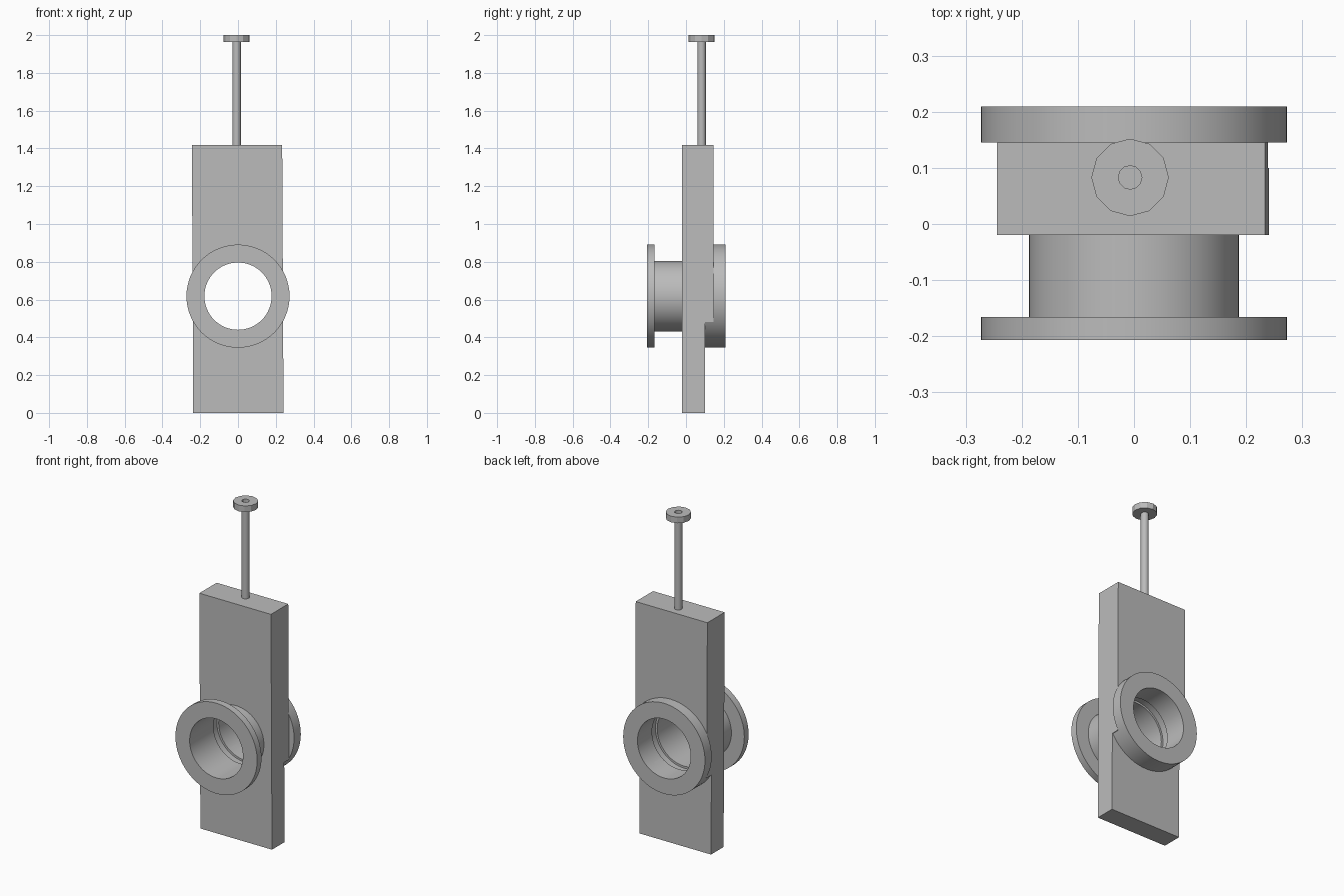
import bpy, bmesh, math
from mathutils import Vector

cube = bpy.data.objects.get("Cube")
if cube:
    bpy.data.objects.remove(cube, do_unlink=True)

# Single plain metal colour
metal = bpy.data.materials.new("grey metal")
metal.use_nodes = True
GREY = (0.5, 0.5, 0.5, 1)
metal.diffuse_color = GREY
metal.node_tree.nodes["Principled BSDF"].inputs["Base Color"].default_value = GREY

AXIS_Z = 0.618      # height of the bore axis
BORE = 0.178        # bore radius
OUTER = 0.273       # flange radius
STEP_Z = 0.48       # height where the back of the body steps in


def finish(name, bm, smooth=True):
    bmesh.ops.recalc_face_normals(bm, faces=bm.faces)
    mesh = bpy.data.meshes.new(name)
    bm.to_mesh(mesh)
    bm.free()
    obj = bpy.data.objects.new(name, mesh)
    bpy.context.collection.objects.link(obj)
    mesh.materials.append(metal)
    if smooth:
        shade(obj)
    return obj


def shade(obj):
    bpy.ops.object.select_all(action='DESELECT')
    obj.select_set(True)
    bpy.context.view_layer.objects.active = obj
    bpy.ops.object.shade_smooth_by_angle(angle=math.radians(29))


def lathe(profile, place, sides):
    """Turn a closed (radius, distance) profile around an axis."""
    bm = bmesh.new()
    rings = []
    for i in range(sides):
        a = math.tau * i / sides
        rings.append([bm.verts.new(place(r * math.sin(a), r * math.cos(a), d))
                      for r, d in profile])
    n = len(profile)
    for i in range(sides):
        here, there = rings[i], rings[(i + 1) % sides]
        for j in range(n):
            k = (j + 1) % n
            if profile[j][0] or profile[k][0]:
                bm.faces.new((here[j], here[k], there[k], there[j]))
    bmesh.ops.remove_doubles(bm, verts=bm.verts, dist=1e-5)
    return bm


def along_bore(u, v, d):
    return Vector((u, d, AXIS_Z + v))


def along_stem(u, v, d):
    return Vector((-0.007 + u, 0.083 + v, d))


def ring(inner, outer, start, end):
    return [(inner, start), (outer, start), (outer, end), (inner, end)]


# Valve body: stepped side profile, pulled across with a very slight lean
side = [(-0.02, 0), (0.10, 0), (0.10, STEP_Z), (0.145, STEP_Z),
        (0.145, 1.418), (-0.02, 1.418)]
bm = bmesh.new()
left, right = [[bm.verts.new((x - 0.005 * z, y, z)) for y, z in side]
               for x in (0.241, -0.237)]
bm.faces.new(left)
bm.faces.new(right)
for i in range(len(side)):
    j = (i + 1) % len(side)
    bm.faces.new((left[i], left[j], right[j], right[i]))
body = finish("valve_body", bm, smooth=False)

# Bore through the body, with a shallow seat groove
groove = 0.19
cutter = finish("bore_cutter", lathe(
    [(0, -0.1), (BORE, -0.1), (BORE, 0.02), (groove, 0.02),
     (groove, 0.07), (BORE, 0.07), (BORE, 0.25), (0, 0.25)],
    along_bore, 64), smooth=False)
cutter.hide_render = True
cut = body.modifiers.new("bore", 'BOOLEAN')
cut.operation = 'DIFFERENCE'
cut.solver = 'EXACT'
cut.object = cutter
bpy.context.view_layer.objects.active = body
bpy.ops.object.modifier_apply(modifier=cut.name)
bpy.data.objects.remove(cutter, do_unlink=True)
shade(body)

# Front neck and flange as one turned piece
neck = 0.187
finish("front_neck_and_flange", lathe(
    [(BORE, -0.207), (OUTER, -0.207), (OUTER, -0.166),
     (neck, -0.166), (neck, -0.02), (BORE, -0.02)], along_bore, 64))

# Back flange, with a collar filling the step beneath it
finish("back_flange", lathe(ring(BORE, OUTER, 0.145, 0.209), along_bore, 64))
bm = lathe(ring(BORE, OUTER, 0.10, 0.145), along_bore, 64)
bmesh.ops.bisect_plane(bm, geom=bm.verts[:] + bm.edges[:] + bm.faces[:],
                       plane_co=(0, 0, STEP_Z), plane_no=(0, 0, 1),
                       clear_outer=True)
bmesh.ops.holes_fill(bm, edges=[e for e in bm.edges if e.is_boundary])
finish("back_flange_collar", bm)

# Stem and handwheel
STEM = 0.022
finish("stem", lathe([(0, 1.4), (STEM, 1.4), (STEM, 1.965), (0, 1.965)],
                     along_stem, 24))
finish("handwheel", lathe(ring(STEM - 0.001, 0.069, 1.963, 2.0), along_stem, 12),
       smooth=False)
